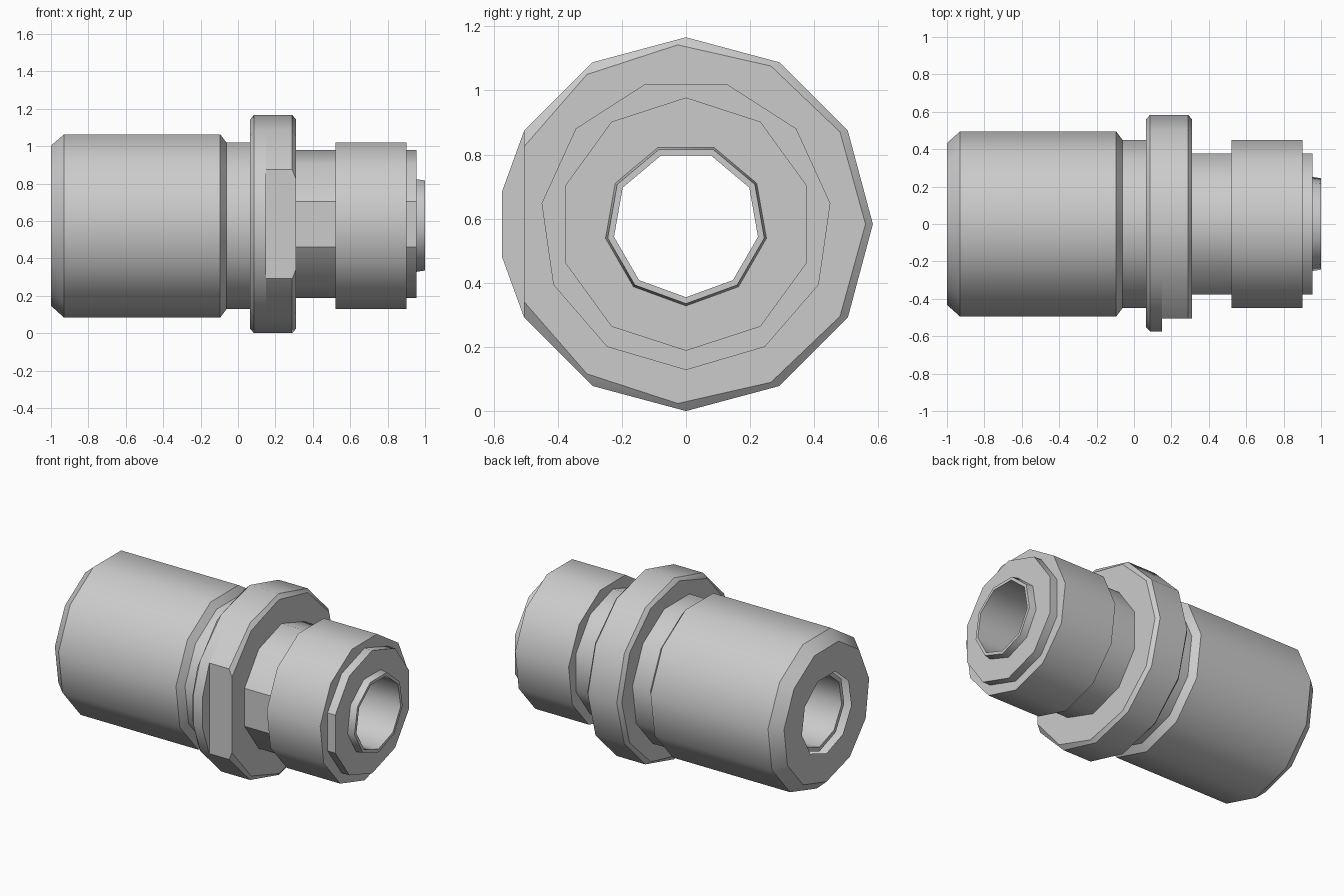
import bpy, bmesh
from math import acos, cos, sin, pi

cube = bpy.data.objects.get("Cube")
if cube:
    bpy.data.objects.remove(cube)

AXIS = 0.583      # height of the long axis
FLAT = 0.505      # distance from axis to the wrench flat

metal = bpy.data.materials.new("grey_metal")
metal.use_nodes = True
metal.diffuse_color = (0.6, 0.6, 0.6, 1)
metal.node_tree.nodes["Principled BSDF"].inputs["Base Color"].default_value = (0.6, 0.6, 0.6, 1)


def polygon(x, r, n):
    """Regular ring around the axis with one corner at the bottom."""
    angles = [-pi / 2 + 2 * pi * k / n for k in range(n)]
    return [(x, r * cos(t), AXIS + r * sin(t)) for t in angles]


def flange_ring(x, r, cut):
    """Ring whose front arc is either kept or sliced off by the flat."""
    a = acos(FLAT / r)
    span = pi - a
    angles = [-span + 2 * span * k / 10 for k in range(11)] + [pi - a / 3, pi + a / 3]
    low = -FLAT if cut else -r
    return [(x, max(low, r * cos(t)), AXIS + r * sin(t)) for t in angles]


def loop_edges(bm, verts):
    return [bm.edges.get((v, w)) or bm.edges.new((v, w))
            for v, w in zip(verts, verts[1:] + verts[:1])]


def shell(name, rings, closed=False, start_hole=None, end_hole=None):
    """Skin the rings; optional annular caps have a nine-sided hole."""
    bm = bmesh.new()
    loops = [[bm.verts.new(p) for p in ring] for ring in rings]
    pairs = list(zip(loops, loops[1:]))
    if closed:
        pairs.append((loops[-1], loops[0]))
    for a, b in pairs:
        for j in range(len(a)):
            k = (j + 1) % len(a)
            bm.faces.new((a[j], a[k], b[k], b[j])).smooth = True
    for loop in loops:
        for edge in loop_edges(bm, loop):
            edge.smooth = False
    for loop, hole, side in ((loops[0], start_hole, -1), (loops[-1], end_hole, 1)):
        if hole:
            inner = [bm.verts.new(p) for p in polygon(loop[0].co.x, hole, 9)]
            edges = loop_edges(bm, loop) + loop_edges(bm, inner)
            made = bmesh.ops.triangle_fill(bm, edges=edges, use_beauty=True)
            for face in made["geom"]:
                if isinstance(face, bmesh.types.BMFace):
                    face.normal_update()
                    if face.normal.x * side < 0:
                        face.normal_flip()
    bmesh.ops.remove_doubles(bm, verts=bm.verts, dist=0.0005)
    bm.normal_update()
    # Planar areas stay flat shaded
    for face in bm.faces:
        on_flat = face.normal.y < -0.999 and face.calc_center_median().x > 0.16
        if abs(face.normal.x) > 0.99 or on_flat:
            face.smooth = False
    mesh = bpy.data.meshes.new(name)
    bm.to_mesh(mesh)
    bm.free()
    mesh.materials.append(metal)
    obj = bpy.data.objects.new(name, mesh)
    bpy.context.collection.objects.link(obj)
    return obj


# Large barrel with chamfered ends, running into the neck
barrel = [(-1, 0.437), (-0.93, 0.5), (-0.095, 0.5), (-0.062, 0.455), (0.12, 0.455)]
shell("barrel", [polygon(x, r, 11) for x, r in barrel], start_hole=0.255)

# Flange with chamfered rims and a wrench flat at the front
flange = [(0.065, 0.56, False), (0.085, 0.583, False), (0.15, 0.583, False),
          (0.15, 0.583, True), (0.29, 0.583, True), (0.31, 0.56, True)]
shell("flange", [flange_ring(*ring) for ring in flange], start_hole=0.3, end_hole=0.3)

# Narrow shaft and the collar around it
shell("shaft", [polygon(x, 0.395, 10) for x in (0.25, 0.955)], end_hole=0.254)
shell("collar", [polygon(x, 0.455, 11) for x in (0.52, 0.9)], start_hole=0.3, end_hole=0.3)

# Inner tube, recessed on one end and protruding on the other
liner = [(-0.95, 0.255), (0.955, 0.255), (1, 0.248), (1, 0.228), (-0.95, 0.228)]
shell("inner_tube", [polygon(x, r, 9) for x, r in liner], closed=True)
